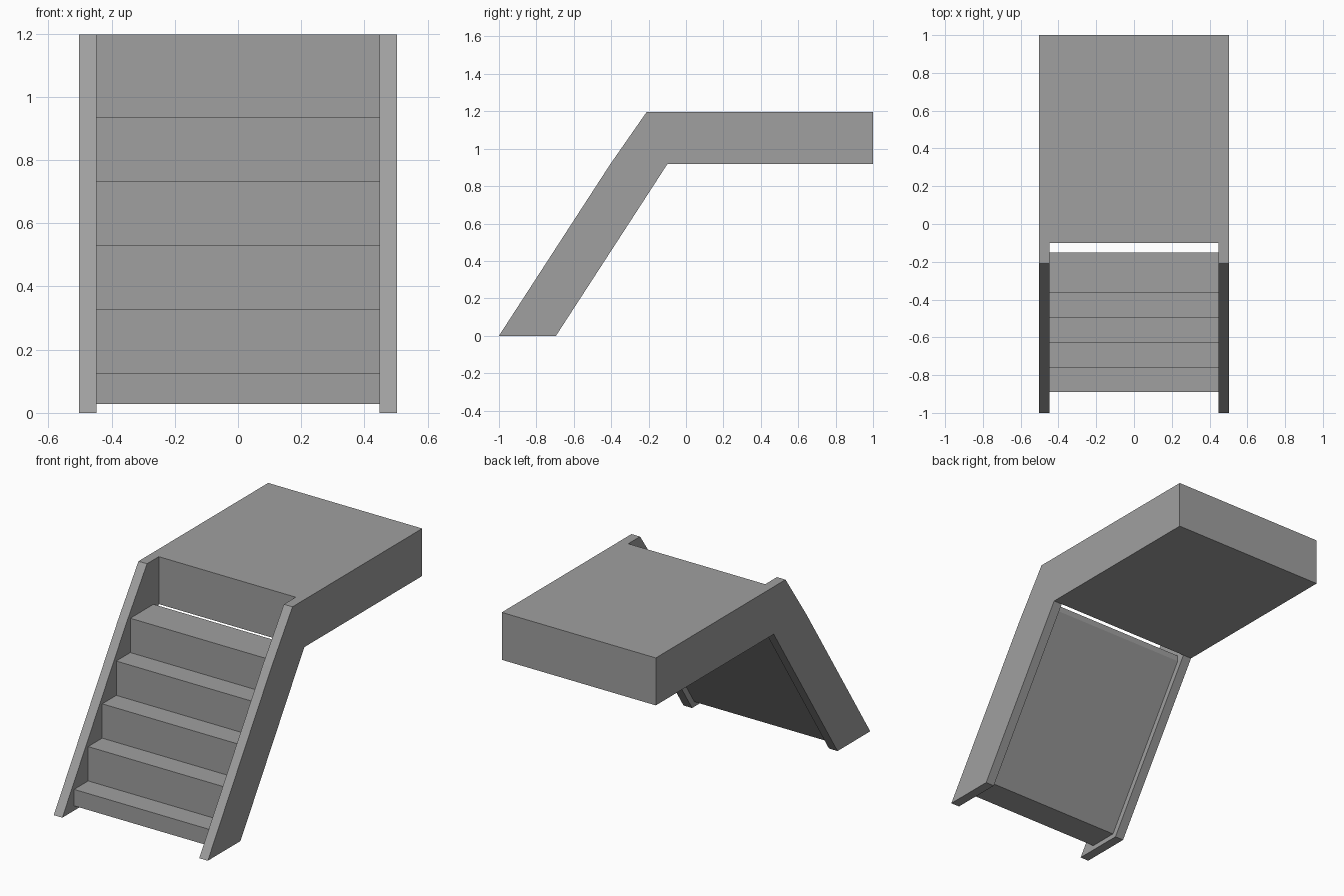
import bpy
import bmesh

if "Cube" in bpy.data.objects:
    bpy.data.objects.remove(bpy.data.objects["Cube"], do_unlink=True)

HALF_WIDTH = 0.503
INNER = 0.447
LANDING_FRONT = -0.10

grey = bpy.data.materials.new("concrete grey")
grey.use_nodes = True
colour = (0.35, 0.35, 0.35, 1)
grey.diffuse_color = colour
grey.node_tree.nodes["Principled BSDF"].inputs["Base Color"].default_value = colour


def extrude_profile(name, profile, half_width):
    """Sweep a closed (y, z) side profile across x."""
    bm = bmesh.new()
    face = bm.faces.new([bm.verts.new((-half_width, y, z)) for y, z in profile])
    swept = bmesh.ops.extrude_face_region(bm, geom=[face])
    verts = [v for v in swept["geom"] if isinstance(v, bmesh.types.BMVert)]
    bmesh.ops.translate(bm, verts=verts, vec=(2 * half_width, 0, 0))
    bmesh.ops.recalc_face_normals(bm, faces=bm.faces)
    mesh = bpy.data.meshes.new(name)
    bm.to_mesh(mesh)
    bm.free()
    mesh.materials.append(grey)
    obj = bpy.data.objects.new(name, mesh)
    bpy.context.collection.objects.link(obj)
    return obj


# Landing and both side stringers in one solid
frame = extrude_profile("landing_and_stringers", [
    (-1, 0), (-0.695, 0), (LANDING_FRONT, 0.917), (1, 0.917),
    (1, 1.197), (-0.21, 1.197), (-0.405, 0.917)], HALF_WIDTH)

# Stairwell opening between the stringers
cutter = extrude_profile("stairwell_cutter", [
    (-1.5, -0.5), (LANDING_FRONT, -0.5), (LANDING_FRONT, 1.5), (-1.5, 1.5)], INNER)
cutter.hide_render = True
cut = frame.modifiers.new("stairwell", 'BOOLEAN')
cut.operation = 'DIFFERENCE'
cut.solver = 'EXACT'
cut.object = cutter
bpy.context.view_layer.objects.active = frame
bpy.ops.object.modifier_apply(modifier=cut.name)
bpy.data.objects.remove(cutter, do_unlink=True)

# Flight of five steps with a sloping underside
STEPS, RISE, GOING = 5, 0.2025, 0.131
first_y, first_top = -0.89, 0.125
steps = [(first_y, 0.028)]
for i in range(STEPS):
    y, z = first_y + i * GOING, first_top + i * RISE
    steps.append((y, z))
    if i < STEPS - 1:
        steps.append((y + GOING, z))
steps += [(-0.15, first_top + (STEPS - 1) * RISE), (-0.15, 0.90), (-0.717, 0.028)]
extrude_profile("stair_flight", steps, INNER)
